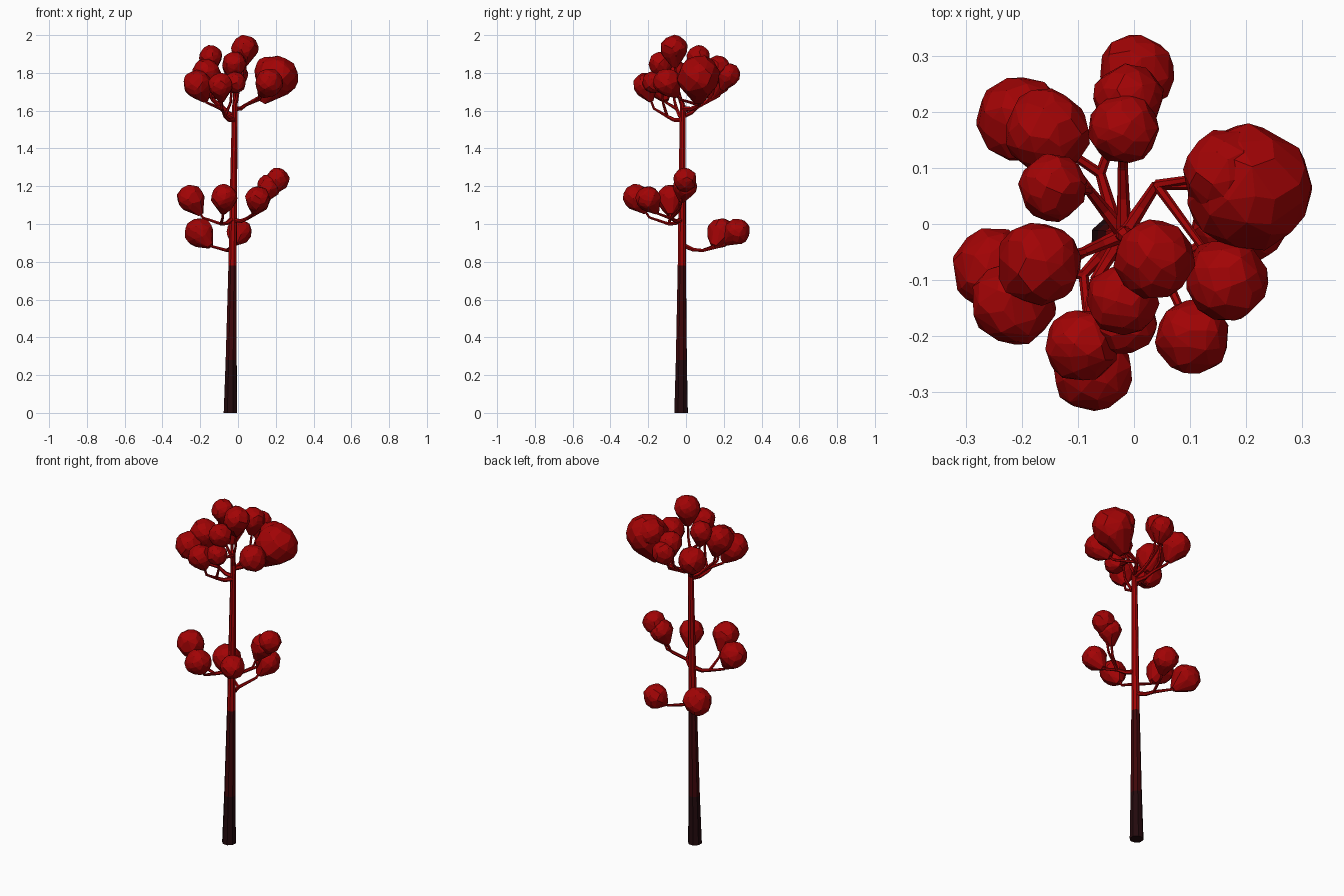
import bpy, bmesh, math, random
from mathutils import Vector

random.seed(4)
cube = bpy.data.objects.get("Cube")
if cube:
    bpy.data.objects.remove(cube)


def material(name, rgb):
    m = bpy.data.materials.new(name)
    m.use_nodes = True
    m.diffuse_color = (*rgb, 1)
    bsdf = next(n for n in m.node_tree.nodes if n.type == 'BSDF_PRINCIPLED')
    bsdf.inputs["Base Color"].default_value = (*rgb, 1)
    bsdf.inputs["Roughness"].default_value = 0.9
    return m


RED = material("red foliage", (0.36, 0.001, 0.0015))
DARK = material("dark red bark", (0.05, 0.002, 0.003))
BLACK = material("blackish bark", (0.017, 0.003, 0.004))


def tubes(name, paths, mats, sides_level):
    """Faceted tapering tubes; each path is a list of (point, radius)."""
    cu = bpy.data.curves.new(name, 'CURVE')
    cu.dimensions = '3D'
    cu.bevel_depth = 1
    cu.bevel_resolution = sides_level
    cu.use_fill_caps = True
    for m in mats:
        cu.materials.append(m)
    for i, path in enumerate(paths):
        sp = cu.splines.new('POLY')
        sp.points.add(len(path) - 1)
        sp.use_smooth = False
        sp.material_index = min(i, len(mats) - 1)
        for p, (co, r) in zip(sp.points, path):
            p.co = (*co, 1)
            p.radius = r
    ob = bpy.data.objects.new(name, cu)
    bpy.context.collection.objects.link(ob)


def clump(name, centre, r, root):
    """Faceted leaf ball: hull of scattered points with a taper towards its twig."""
    bm = bmesh.new()
    n = 60
    spin = random.uniform(0, math.tau)
    for i in range(n):
        z = 1 - (2 * i + 1) / n
        a = i * 2.4 + spin + random.uniform(-0.25, 0.25)
        s = math.sqrt(1 - z * z)
        k = r * random.uniform(0.97, 1.06)
        bm.verts.new(centre + k * Vector((s * math.cos(a), s * math.sin(a), z)))
    # Steeper twigs have a longer taper
    d = (root - centre).normalized()
    tip = centre + d * r * (1.05 + 0.4 * abs(d.z))
    side = d.orthogonal().normalized() * 0.25 * r
    for s in (side, -side, d.cross(side), -d.cross(side)):
        bm.verts.new(tip + s)
    bmesh.ops.convex_hull(bm, input=bm.verts)
    loose = [v for v in bm.verts if not v.link_faces]
    bmesh.ops.delete(bm, geom=loose, context='VERTS')
    bmesh.ops.dissolve_limit(bm, angle_limit=0.12, verts=bm.verts, edges=bm.edges)
    bmesh.ops.recalc_face_normals(bm, faces=bm.faces)
    me = bpy.data.meshes.new(name)
    bm.to_mesh(me)
    bm.free()
    me.materials.append(RED)
    bpy.context.collection.objects.link(bpy.data.objects.new(name, me))


# Trunk in three colour bands
def trunk_at(z):
    return Vector((-0.04 + 0.014 * z, -0.026 + 0.005 * z, z))


def bough(name, height, elbow, *balls):
    """Bough leaving the trunk at a height, forking at its elbow into (centre, radius) clumps."""
    start, bend = trunk_at(height), Vector(elbow)
    middle = start.lerp(bend, .55) - Vector((0, 0, .01))
    paths = [[(start, .014), (middle, .011), (bend, .009)]]
    for k, (*centre, r) in enumerate(balls):
        c = Vector(centre)
        # Twig runs outwards first, then turns up into the clump
        knee = bend.lerp(Vector((c.x, c.y, bend.z)), .6)
        knee.z += (c.z - bend.z) * .25
        paths.append([(bend, .009), (knee, .007), (c, .006)])
        clump(f"leaf_clump_{name}_{k + 1}", c, r, knee)
    tubes(f"bough_{name}", paths, [RED], 1)


bands = [[(0, .038), (.28, .031)], [(.28, .031), (.78, .023)],
         [(.78, .023), (1.3, .019), (1.63, .015)]]
tubes("trunk", [[(trunk_at(z), r) for z, r in b] for b in bands], [BLACK, DARK, RED], 2)

# Lower boughs
bough("low_back", .89, (-.06, .09, .86), (-.205, .187, .955, .076), (.005, .27, .96, .067))
bough("low_right", 1.03, (-.09, -.09, 1), (-.25, -.08, 1.135, .073), (-.074, -.264, 1.14, .07))
bough("low_left", 1.02, (.05, -.08, 1.03), (.105, -.2, 1.135, .066),
      (.165, -.005, 1.2, .063), (.21, -.005, 1.237, .061))

# Crown boughs
bough("top_left", 1.61, (.04, .07, 1.63), (.205, .066, 1.78, .112),
      (.165, .09, 1.81, .077), (.165, -.1, 1.75, .073))
bough("top_back", 1.6, (-.02, .1, 1.64), (-.01, .225, 1.79, .062), (-.018, .17, 1.83, .063))
bough("top_back_right", 1.57, (-.08, .06, 1.62), (-.155, .165, 1.76, .075),
      (-.145, .065, 1.885, .06))
bough("top_right", 1.56, (-.09, -.05, 1.61), (-.215, -.14, 1.74, .075), (-.17, -.07, 1.8, .075))
bough("top_front", 1.55, (-.07, -.1, 1.57), (-.094, -.216, 1.735, .065), (-.02, -.135, 1.85, .063))
bough("top_centre", 1.63, (0, -.04, 1.7), (.036, -.063, 1.93, .07), (-.015, -.175, 1.75, .057))
